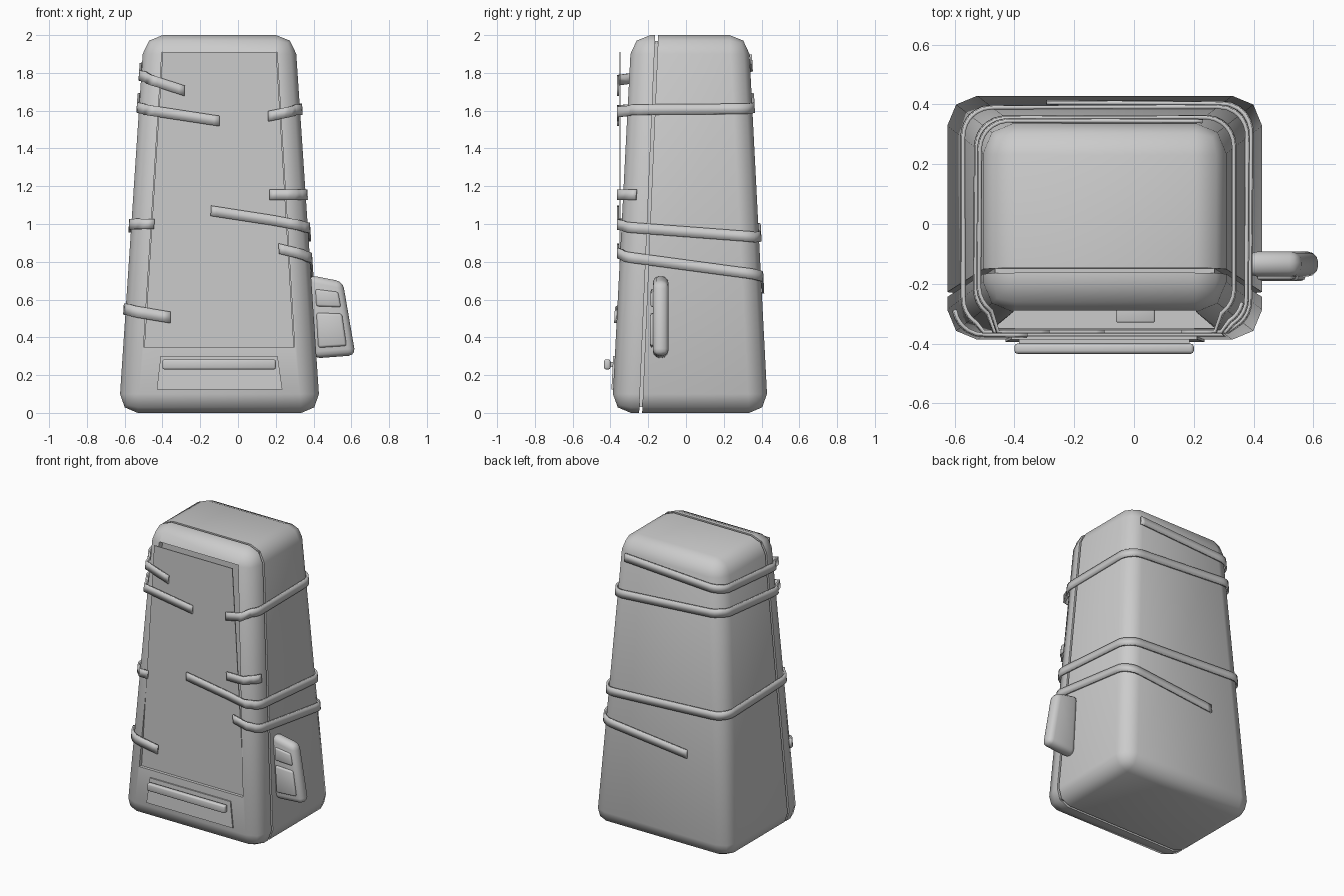
import bpy, bmesh, math
from mathutils import Vector

if "Cube" in bpy.data.objects:
    bpy.data.objects.remove(bpy.data.objects["Cube"])

CX, CY = -0.098, 0.021          # axis of the tapered cabinet
def half(z):                    # half width and half depth at a height
    return 0.533 - 0.0665 * z, 0.413 - 0.0515 * z
def front_y(z):
    return CY - half(z)[1]

def finish(name, bm, bevel=0.0, segs=2, angle=50):
    bmesh.ops.recalc_face_normals(bm, faces=bm.faces[:])
    if bevel:
        bmesh.ops.bevel(bm, geom=bm.edges[:], offset=bevel, segments=segs,
                        profile=0.5, affect='EDGES', clamp_overlap=True)
    me = bpy.data.meshes.new(name)
    bm.to_mesh(me)
    bm.free()
    ob = bpy.data.objects.new(name, me)
    bpy.context.collection.objects.link(ob)
    smooth(ob, angle)
    return ob

def smooth(ob, angle=50):
    bpy.ops.object.select_all(action='DESELECT')
    ob.select_set(True)
    bpy.context.view_layer.objects.active = ob
    bpy.ops.object.shade_smooth_by_angle(angle=math.radians(angle))

def loft(ring_a, ring_b):
    bm = bmesh.new()
    a = [bm.verts.new(p) for p in ring_a]
    b = [bm.verts.new(p) for p in ring_b]
    bm.faces.new(a)
    bm.faces.new(b[::-1])
    n = len(a)
    for i in range(n):
        bm.faces.new((a[i], a[(i + 1) % n], b[(i + 1) % n], b[i]))
    return bm

def prism(name, outline, y0, y1, bevel=0.0, segs=2):
    # outline in x,z; y0 and y1 are functions of z or constants
    f = lambda y, z: y(z) if callable(y) else y
    return finish(name, loft([(x, f(y0, z), z) for x, z in outline],
                             [(x, f(y1, z), z) for x, z in outline]), bevel, segs)

# cabinet: one rounded frustum split by a slanted seam into door and shell
def cabinet_half(name, y_seam, keep_front):
    def ring(z):
        hx, hy = half(z)
        return [(CX + sx * hx, CY + sy * hy, z) for sx, sy in ((-1, -1), (1, -1), (1, 1), (-1, 1))]
    bm = loft(ring(0), ring(2))
    bmesh.ops.recalc_face_normals(bm, faces=bm.faces[:])
    bmesh.ops.bevel(bm, geom=bm.edges[:], offset=0.1, segments=2, profile=0.5, affect='EDGES')
    no = Vector((0, 1, -0.0425)).normalized()
    res = bmesh.ops.bisect_plane(bm, geom=bm.verts[:] + bm.edges[:] + bm.faces[:],
                                 plane_co=(0, y_seam, 0), plane_no=no,
                                 clear_outer=keep_front, clear_inner=not keep_front)
    cut = [e for e in res['geom_cut'] if isinstance(e, bmesh.types.BMEdge)]
    bmesh.ops.holes_fill(bm, edges=cut, sides=0)
    return finish(name, bm)

cabinet_half("back_shell", -0.232, False)
door = cabinet_half("front_door", -0.248, True)

# seam core keeps the gap shallow
def core_ring(y):
    pts = []
    for x, z in ((-1, 0.03), (1, 0.03), (1, 1.97), (-1, 1.97)):
        pts.append((CX + x * (half(z)[0] - 0.035), y + 0.0425 * z, z))
    return pts
finish("seam_core", loft(core_ring(-0.25), core_ring(-0.23)))

# window opening in the door
window = [(-0.50, 0.35), (0.30, 0.35), (0.207, 1.91), (-0.403, 1.91)]
cutter = prism("window_cutter", window, -0.7, -0.255)
mod = door.modifiers.new("window", 'BOOLEAN')
mod.operation, mod.object, mod.solver = 'DIFFERENCE', cutter, 'EXACT'
bpy.context.view_layer.objects.active = door
bpy.ops.object.modifier_apply(modifier="window")
bpy.data.objects.remove(cutter)
smooth(door)

# upright front panel and small block behind it
inset = [(x + (0.004 if x < CX else -0.004), z) for x, z in window]
prism("front_panel", inset, -0.353, -0.347)
prism("inner_block", [(-0.06, 0.35), (0.07, 0.35), (0.07, 0.5), (-0.06, 0.5)], -0.33, -0.25, 0.006)

# tray plate and handle bar
prism("tray_plate", [(-0.43, 0.125), (0.235, 0.125), (0.21, 0.30), (-0.41, 0.30)],
      lambda z: front_y(z) - 0.009, lambda z: front_y(z) + 0.01)
prism("tray_handle", [(-0.40, 0.23), (0.20, 0.23), (0.20, 0.283), (-0.40, 0.283)], -0.434, -0.40, 0.01)
prism("handle_mount", [(-0.385, 0.243), (0.185, 0.243), (0.185, 0.27), (-0.385, 0.27)], -0.41, -0.37)

# side control box with two raised pads
prism("control_box", [(0.375, 0.73), (0.555, 0.695), (0.622, 0.305), (0.40, 0.288)],
      -0.176, -0.092, 0.036, 3)
prism("upper_pad", [(0.41, 0.655), (0.53, 0.64), (0.545, 0.56), (0.415, 0.565)], -0.187, -0.165, 0.01)
prism("lower_pad", [(0.415, 0.53), (0.55, 0.525), (0.575, 0.355), (0.425, 0.345)], -0.19, -0.165, 0.012)

# straps: t runs around the cabinet, 0-1 front, 1-2 right, 2-3 back, 3-4 left
def on_surface(t, z, lift=0.007, r=0.09):
    hx, hy = half(z)
    side, frac = int(t) % 4, t % 1
    p = 2 * frac - 1
    x, y = ((p, -1), (1, p), (-p, 1), (-1, -p))[side]
    x, y = x * hx, y * hy
    q = Vector((max(r - hx, min(hx - r, x)), max(r - hy, min(hy - r, y))))
    d = Vector((x, y)) - q
    v = q + d.normalized() * (r + lift)
    y = CY + v.y
    if side == 0 and 0.06 < frac < 0.94:
        y = min(y, -0.36)       # straps pass over the upright panel
    return CX + v.x, y, z

def strap(name, path, width=0.055):
    bm = bmesh.new()
    prev = None
    for (t0, z0), (t1, z1) in zip(path, path[1:]):
        n = max(2, round((t1 - t0) * 30))
        for i in range(n + 1):
            if prev and i == 0:
                continue
            k = i / n
            t, z = t0 + (t1 - t0) * k, z0 + (z1 - z0) * k
            row = [bm.verts.new(on_surface(t, z + s * width / 2)) for s in (-1, 1)]
            if prev:
                bm.faces.new((prev[0], row[0], row[1], prev[1]))
            prev = row
    ob = finish(name, bm)
    sol = ob.modifiers.new("thickness", 'SOLIDIFY')
    sol.thickness, sol.offset = 0.012, 0

strap("strap_top", [(2.1, 1.87), (3, 1.83), (4, 1.78), (4.28, 1.705)])
strap("strap_upper", [(0.8, 1.57), (1, 1.605), (2, 1.61), (3, 1.67), (4, 1.61), (4.5, 1.545)])
strap("strap_middle", [(0.45, 1.07), (0.8, 1.02), (1, 0.985), (2, 0.93), (3, 0.98), (4, 1.0), (4.13, 1.0)])
strap("strap_lower", [(0.83, 0.87), (1, 0.83), (2, 0.73), (2.7, 0.66)])
strap("strap_stub_right", [(0.79, 1.155), (1.1, 1.155)])
strap("strap_stub_left", [(3.9, 0.55), (4.0, 0.545), (4.24, 0.505)], 0.06)
